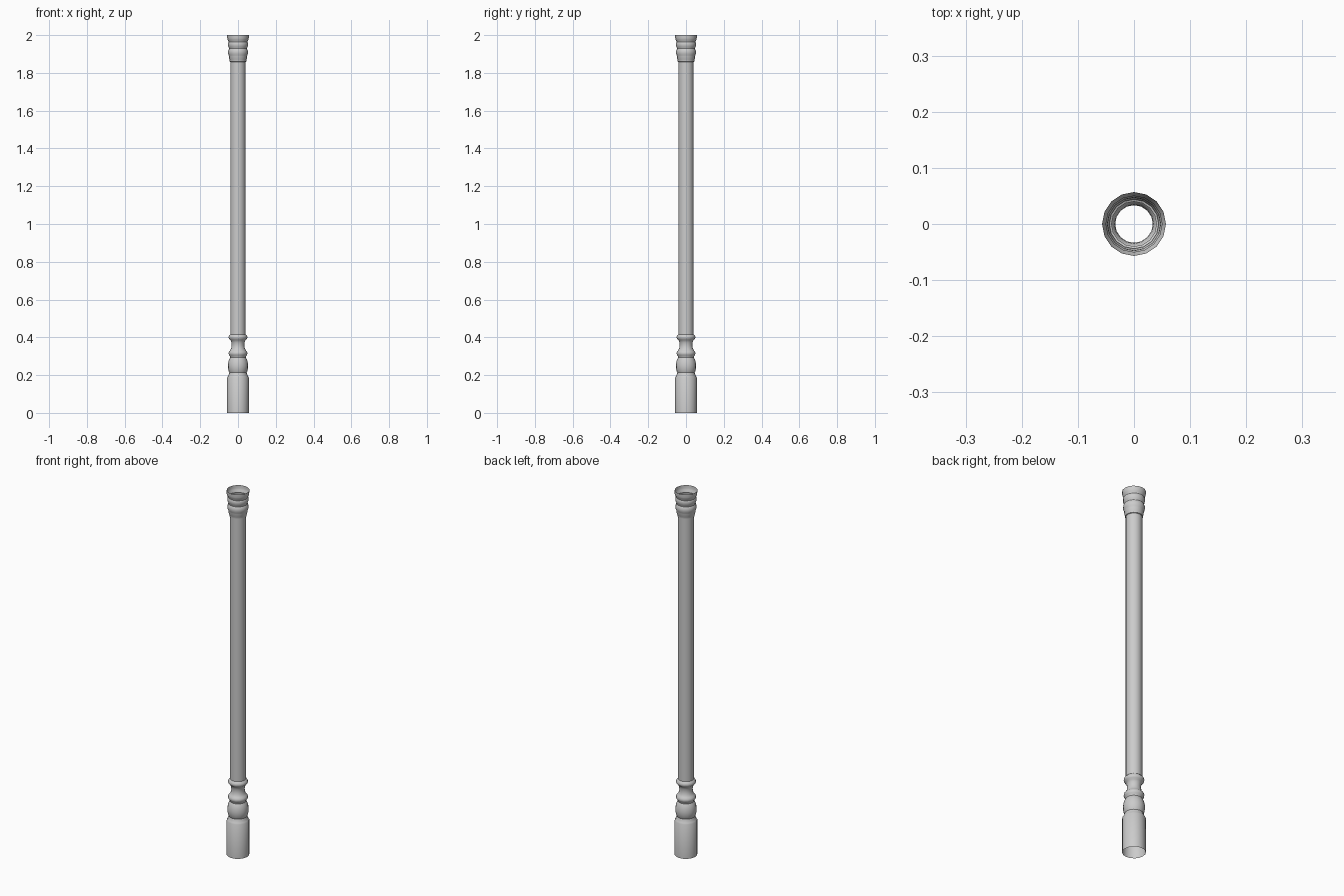
import bpy, bmesh, math

SIDES = 16


def lathe(name, profile):
    """Open shell of revolution from (radius, height) points."""
    bm = bmesh.new()
    rings = []
    for r, z in profile:
        rings.append([bm.verts.new((r * math.cos(2 * math.pi * i / SIDES),
                                    r * math.sin(2 * math.pi * i / SIDES), z))
                      for i in range(SIDES)])
    for a, b in zip(rings, rings[1:]):
        for i in range(SIDES):
            j = (i + 1) % SIDES
            bm.faces.new((a[i], a[j], b[j], b[i]))
    mesh = bpy.data.meshes.new(name)
    bm.to_mesh(mesh)
    bm.free()
    obj = bpy.data.objects.new(name, mesh)
    bpy.context.collection.objects.link(obj)
    bpy.ops.object.select_all(action='DESELECT')
    obj.select_set(True)
    bpy.context.view_layer.objects.active = obj
    bpy.ops.object.shade_smooth_by_angle(angle=math.radians(35))
    return obj


# Plain cylindrical foot with a small shoulder
lathe("foot", [(0.057, 0), (0.057, 0.188), (0.053, 0.194), (0.048, 0.205),
               (0.046, 0.213)])

# Turned bulb, collar, waisted neck and upper bead
lathe("turned_base", [
    (0.046, 0.213), (0.050, 0.222), (0.053, 0.238), (0.0535, 0.252),
    (0.051, 0.270), (0.046, 0.285), (0.041, 0.294),
    (0.042, 0.300), (0.048, 0.307), (0.050, 0.315), (0.048, 0.324),
    (0.042, 0.330), (0.036, 0.342), (0.0335, 0.358), (0.035, 0.372),
    (0.039, 0.384), (0.047, 0.391), (0.050, 0.399), (0.048, 0.408),
    (0.040, 0.416)])

# Long straight shaft
lathe("shaft", [(0.040, 0.416), (0.040, 1.858)])

# Stepped capital, open at the top
lathe("capital", [
    (0.040, 1.858), (0.044, 1.860), (0.044, 1.868), (0.046, 1.872),
    (0.048, 1.888), (0.049, 1.893), (0.052, 1.900), (0.053, 1.911),
    (0.051, 1.921), (0.047, 1.928), (0.048, 1.934), (0.052, 1.940),
    (0.053, 1.958), (0.050, 1.963), (0.052, 1.970), (0.055, 1.976),
    (0.057, 1.984), (0.057, 2.0)])
